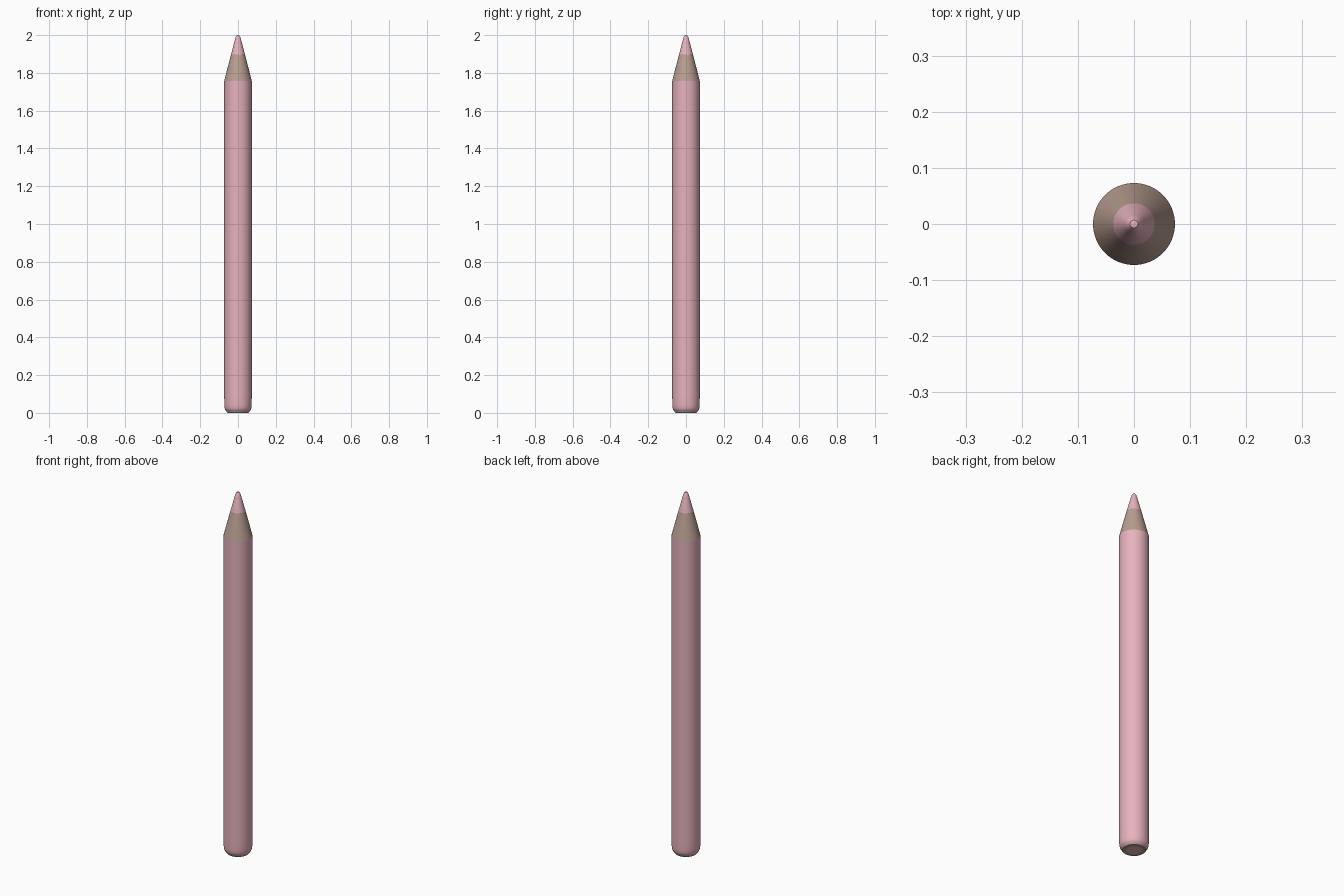
import bpy, bmesh, math

if "Cube" in bpy.data.objects:
    bpy.data.objects.remove(bpy.data.objects["Cube"])

SEGMENTS = 64


def material(name, rgb):
    m = bpy.data.materials.new(name)
    m.diffuse_color = (*rgb, 1)
    m.use_nodes = True
    m.node_tree.nodes["Principled BSDF"].inputs["Base Color"].default_value = m.diffuse_color
    return m


def lathe(name, profile, mat):
    """Spin a (radius, z) profile around the z axis."""
    bm = bmesh.new()
    verts = [bm.verts.new((r, 0, z)) for r, z in profile]
    edges = [bm.edges.new(pair) for pair in zip(verts, verts[1:])]
    bmesh.ops.spin(bm, geom=verts + edges, cent=(0, 0, 0), axis=(0, 0, 1),
                   angle=math.tau, steps=SEGMENTS, use_merge=True)
    bmesh.ops.remove_doubles(bm, verts=bm.verts, dist=1e-5)
    bmesh.ops.recalc_face_normals(bm, faces=bm.faces)
    # open shells: make sure the faces point away from the pencil's middle
    if sum(f.normal.dot(f.calc_center_median() - f.calc_center_median().project((0, 0, 1)))
           * f.calc_area() for f in bm.faces) < 0:
        bmesh.ops.reverse_faces(bm, faces=bm.faces)
    mesh = bpy.data.meshes.new(name)
    bm.to_mesh(mesh)
    bm.free()
    obj = bpy.data.objects.new(name, mesh)
    bpy.context.collection.objects.link(obj)
    mesh.materials.append(mat)
    bpy.ops.object.select_all(action='DESELECT')
    obj.select_set(True)
    bpy.context.view_layer.objects.active = obj
    bpy.ops.object.shade_smooth_by_angle(angle=math.radians(35))
    return obj


pink = material("pink", (0.80, 0.45, 0.51))
wood = material("wood", (0.48, 0.34, 0.28))

# painted barrel with a rounded lower edge
lathe("barrel", [(0.062, 0.010), (0.067, 0.015), (0.071, 0.026), (0.0725, 0.045),
                 (0.073, 0.10), (0.073, 1.757)], pink)
# sharpened wood cone
lathe("wood_cone", [(0.073, 1.757), (0.037, 1.897)], wood)
# pointed lead with a blunt tip
lathe("lead_tip", [(0.037, 1.897), (0.0165, 1.975), (0.012, 1.989),
                   (0.007, 1.998), (0, 2.0)], pink)
# bare wood at the butt end, around the lead core
lathe("wood_end", [(0.062, 0.010), (0.060, 0.004), (0.056, 0), (0.037, 0)], wood)
core = lathe("lead_core_end", [(0.037, 0), (0, 0)], pink)
# the flat core disc faces down
if core.data.polygons[0].normal.z > 0:
    core.data.flip_normals()
